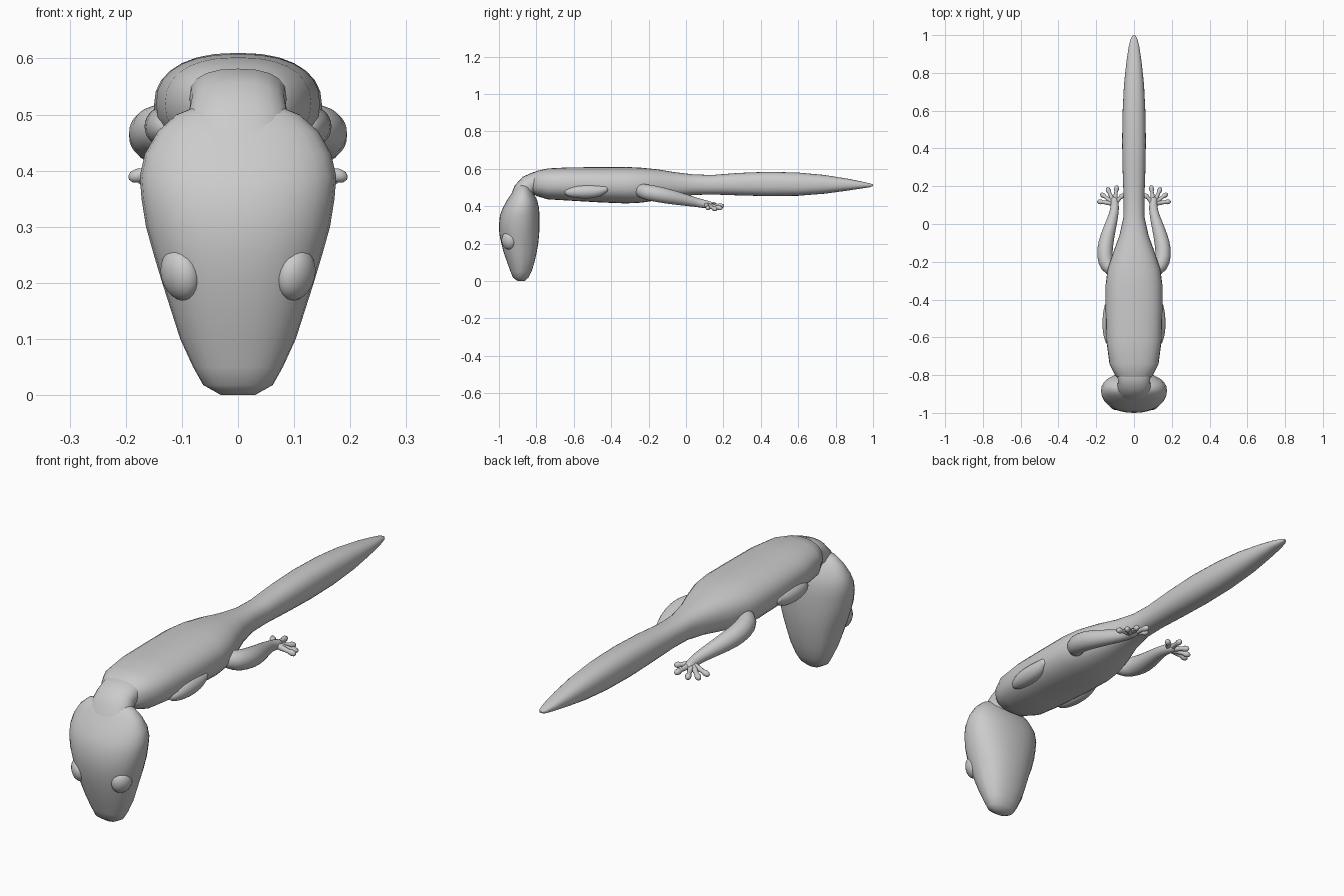
import bpy, bmesh, math
from mathutils import Vector, Matrix

if "Cube" in bpy.data.objects:
    bpy.data.objects.remove(bpy.data.objects["Cube"])


def add_loft(bm, rings, n=24, power=2.0, crease=0.0):
    """Skin closed superellipse rings: (centre, u axis, v axis), axes scaled to half sizes."""
    loops = []
    for c, u, v in rings:
        loop = []
        for i in range(n):
            a = 2 * math.pi * i / n
            ca, sa = math.cos(a), math.sin(a)
            x = math.copysign(abs(ca) ** (2 / power), ca)
            y = math.copysign(abs(sa) ** (2 / power), sa)
            loop.append(bm.verts.new(Vector(c) + Vector(u) * x + Vector(v) * y))
        loops.append(loop)
    for a, b in zip(loops, loops[1:]):
        for i in range(n):
            j = (i + 1) % n
            bm.faces.new((a[i], a[j], b[j], b[i]))
    bm.faces.new(loops[0][::-1])
    bm.faces.new(loops[-1])
    return loops


def add_tube(bm, pts, n=12):
    """Rounded limb through (x, y, z, radius) points."""
    rings = []
    p = [Vector(q[:3]) for q in pts]
    for i, q in enumerate(pts):
        t = (p[min(i + 1, len(p) - 1)] - p[max(i - 1, 0)]).normalized()
        u = t.cross(Vector((0, 0, 1))).normalized()
        v = u.cross(t)
        r = q[3]
        if i == 0:
            rings.append((p[i] - t * r * 0.8, u * r * 0.45, v * r * 0.45))
        rings.append((p[i], u * r, v * r))
        if i == len(pts) - 1:
            rings.append((p[i] + t * r * 0.6, u * r * 0.8, v * r * 0.8))
            rings.append((p[i] + t * r, u * r * 0.3, v * r * 0.3))
    add_loft(bm, rings, n)


def finish(bm, name, mirror=False, smooth=0):
    bmesh.ops.recalc_face_normals(bm, faces=bm.faces)
    me = bpy.data.meshes.new(name)
    bm.to_mesh(me)
    bm.free()
    ob = bpy.data.objects.new(name, me)
    bpy.context.collection.objects.link(ob)
    if mirror:
        ob.modifiers.new("mirror", 'MIRROR')
    if smooth:
        s = ob.modifiers.new("subsurf", 'SUBSURF')
        s.levels = s.render_levels = smooth
    bpy.ops.object.select_all(action='DESELECT')
    ob.select_set(True)
    bpy.context.view_layer.objects.active = ob
    bpy.ops.object.shade_smooth_by_angle(angle=math.radians(50))
    return ob


# Trunk and tail: y, half width, bottom z, top z
trunk = [(-.83, .07, .475, .57), (-.80, .10, .455, .588), (-.74, .13, .437, .602),
         (-.62, .146, .43, .608), (-.45, .15, .42, .609), (-.32, .15, .415, .61),
         (-.24, .14, .419, .606), (-.15, .11, .432, .597), (-.06, .077, .448, .582),
         (.04, .055, .46, .570), (.14, .055, .463, .567), (.28, .060, .458, .578),
         (.44, .063, .454, .584), (.60, .060, .456, .580), (.74, .053, .467, .567),
         (.86, .040, .483, .548), (.94, .028, .495, .532), (.985, .016, .502, .522),
         (1.0, .006, .508, .516)]
bm = bmesh.new()
add_loft(bm, [((0, y, (a + b) / 2), (w, 0, 0), (0, 0, (b - a) / 2))
              for y, w, a, b in trunk], 28, 2.35)
finish(bm, "body_and_tail")

# Neck bending down into the head
bm = bmesh.new()
neck = [(-.885, .43, .10, 12, .06), (-.866, .485, .092, 28, .056),
        (-.838, .518, .085, 48, .053), (-.80, .533, .087, 70, .052), (-.74, .53, .09, 88, .05)]
add_loft(bm, [((0, y, z), (w, 0, 0),
               (0, -h * math.cos(math.radians(a)), h * math.sin(math.radians(a))))
              for y, z, w, a, h in neck], 20, 2.4)
finish(bm, "neck")

# Head hanging down: z, half width, front y, back y
head = [(0, .03, -.90, -.862), (.018, .062, -.925, -.843), (.05, .08, -.938, -.826),
        (.10, .103, -.956, -.81), (.15, .119, -.974, -.799), (.20, .135, -.987, -.79),
        (.25, .150, -.998, -.785), (.30, .164, -1.0, -.783), (.35, .172, -.995, -.783),
        (.39, .175, -.98, -.786), (.43, .166, -.958, -.795), (.47, .143, -.932, -.815),
        (.50, .11, -.912, -.832), (.518, .065, -.892, -.85)]
bm = bmesh.new()
loops = add_loft(bm, [((0, (f + b) / 2, z), (w, 0, 0), (0, (b - f) / 2, 0))
                      for z, w, f, b in head], 28, 2.2)
# Mouth line pressed in behind the lip
for loop in loops[1:6]:
    for i in (2, 12):
        loop[i].co.x *= 0.95
finish(bm, "head")

# Eyes
bm = bmesh.new()
bmesh.ops.create_uvsphere(
    bm, u_segments=20, v_segments=12, radius=1,
    matrix=Matrix.Translation((.103, -.948, .215)) @ Matrix.Rotation(math.radians(15), 4, 'Y')
    @ Matrix.Rotation(math.radians(-35), 4, 'Z') @ Matrix.Diagonal((.03, .042, .047, 1)))
finish(bm, "eyes", mirror=True)

# Forelegs folded against the flanks
bm = bmesh.new()
add_tube(bm, [(.125, -.63, .475, .025), (.130, -.58, .478, .037), (.130, -.51, .478, .039),
              (.132, -.46, .483, .032), (.138, -.435, .49, .02)], 14)
finish(bm, "forelegs", mirror=True, smooth=1)

# Hind legs swept back
bm = bmesh.new()
add_tube(bm, [(.10, -.25, .49, .035), (.142, -.225, .477, .043), (.157, -.17, .468, .044),
              (.151, -.10, .454, .042), (.128, -.02, .437, .034), (.107, .05, .422, .026),
              (.101, .09, .413, .023), (.104, .125, .407, .021)], 14)
finish(bm, "hind_legs", mirror=True, smooth=1)

# Spread toes with rounded tips
bm = bmesh.new()
for x, y, z in [(.183, .118, .39), (.168, .155, .385), (.138, .183, .39),
                (.092, .192, .402), (.062, .15, .41)]:
    root, tip = Vector((.104, .108, .41)), Vector((x, y, z))
    pts = [(*root.lerp(tip, t), r) for t, r in ((0, .014), (.4, .012), (.75, .009), (.9, .013), (1, .012))]
    add_tube(bm, pts, 10)
finish(bm, "hind_toes", mirror=True)
